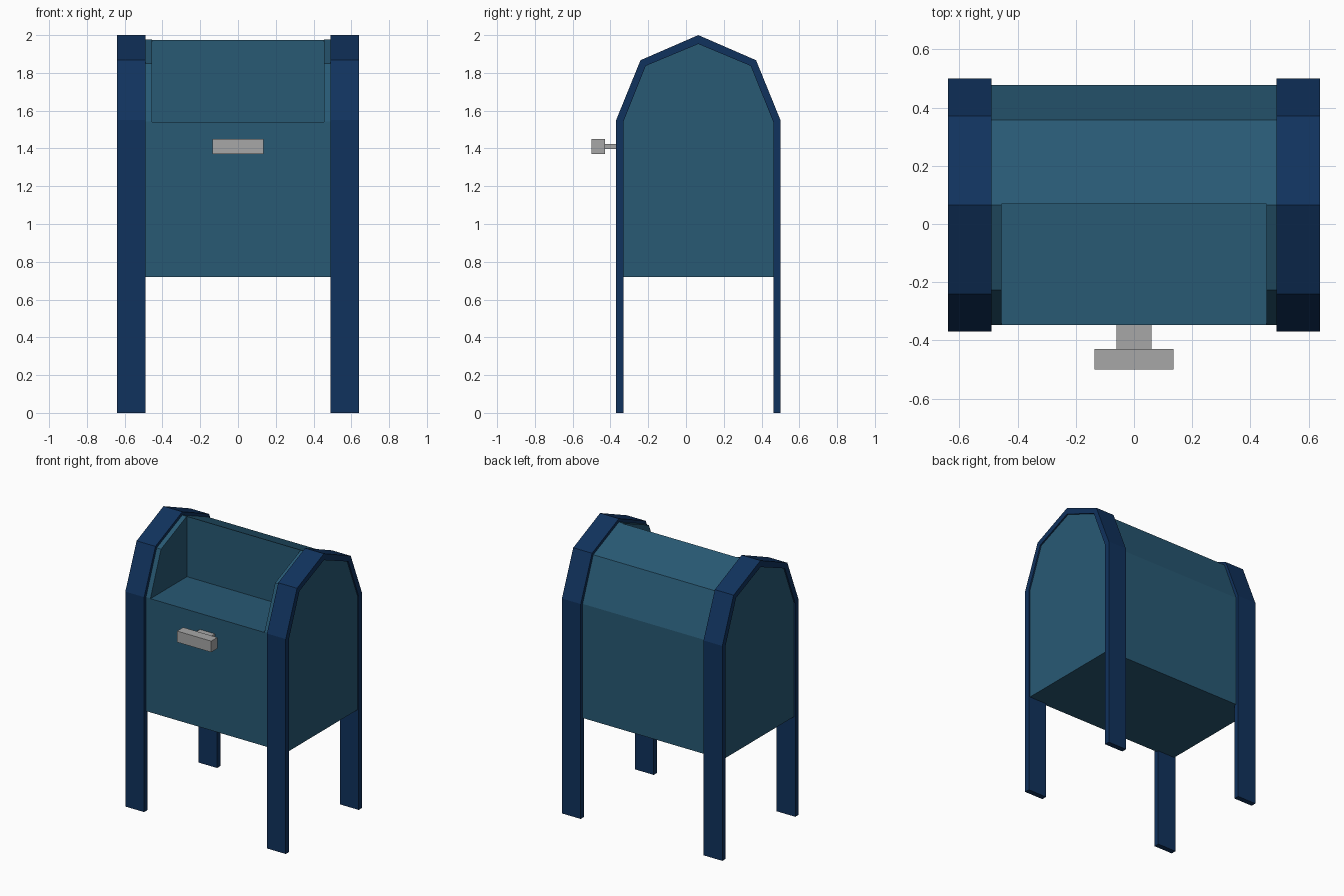
import bpy, bmesh

if "Cube" in bpy.data.objects:
    bpy.data.objects.remove(bpy.data.objects["Cube"])


def material(name, rgb):
    m = bpy.data.materials.new(name)
    m.diffuse_color = (*rgb, 1.0)
    m.use_nodes = True
    m.node_tree.nodes["Principled BSDF"].inputs["Base Color"].default_value = m.diffuse_color
    return m


TEAL = material("teal_paint", (0.021, 0.100, 0.175))
NAVY = material("navy_paint", (0.0052, 0.032, 0.110))
GREY = material("grey_metal", (0.39, 0.39, 0.39))


def prism(name, profile, x0, x1, mat):
    """Extrude a closed (y, z) outline along x."""
    bm = bmesh.new()
    face = bm.faces.new([bm.verts.new((x0, y, z)) for y, z in profile])
    out = bmesh.ops.extrude_face_region(bm, geom=[face])
    verts = [g for g in out["geom"] if isinstance(g, bmesh.types.BMVert)]
    bmesh.ops.translate(bm, verts=verts, vec=(x1 - x0, 0, 0))
    bmesh.ops.recalc_face_normals(bm, faces=bm.faces)
    me = bpy.data.meshes.new(name)
    bm.to_mesh(me)
    bm.free()
    me.materials.append(mat)
    ob = bpy.data.objects.new(name, me)
    bpy.context.collection.objects.link(ob)
    return ob


def box(name, x, y0, y1, z0, z1, mat):
    return prism(name, [(y0, z0), (y1, z0), (y1, z1), (y0, z1)], -x, x, mat)


MID = 0.065  # y of the ridge


def arch(half, base, shoulder, knee_half, knee, top):
    """Symmetric five-sided arch outline from front foot to back foot."""
    left = [(MID - half, base), (MID - half, shoulder), (MID - knee_half, knee)]
    return left + [(MID, top)] + [(2 * MID - y, z) for y, z in reversed(left)]


# Body with the posting recess cut out of its upper front
body = prism("body", arch(0.413, 0.72, 1.543, 0.292, 1.851, 1.976), -0.63, 0.63, TEAL)
cutter = box("recess_cutter", 0.455, -0.8, 0.068, 1.54, 2.3, TEAL)
cutter.hide_render = True
cut = body.modifiers.new("recess", 'BOOLEAN')
cut.operation = 'DIFFERENCE'
cut.solver = 'EXACT'
cut.object = cutter
bpy.context.view_layer.objects.active = body
bpy.ops.object.modifier_apply(modifier=cut.name)
bpy.data.objects.remove(cutter)

# Arched straps that run down into the legs
outer = arch(0.435, 0, 1.55, 0.306, 1.867, 2.0)
inner = arch(0.397, 0, 1.54, 0.278, 1.837, 1.953)
for name, x0, x1 in (("left_leg_frame", -0.64, -0.49), ("right_leg_frame", 0.49, 0.64)):
    prism(name, outer + inner[::-1], x0, x1, NAVY)

# Pull handle
box("handle_stem", 0.06, -0.43, -0.34, 1.398, 1.424, GREY)
box("handle_grip", 0.136, -0.5, -0.43, 1.37, 1.45, GREY)
